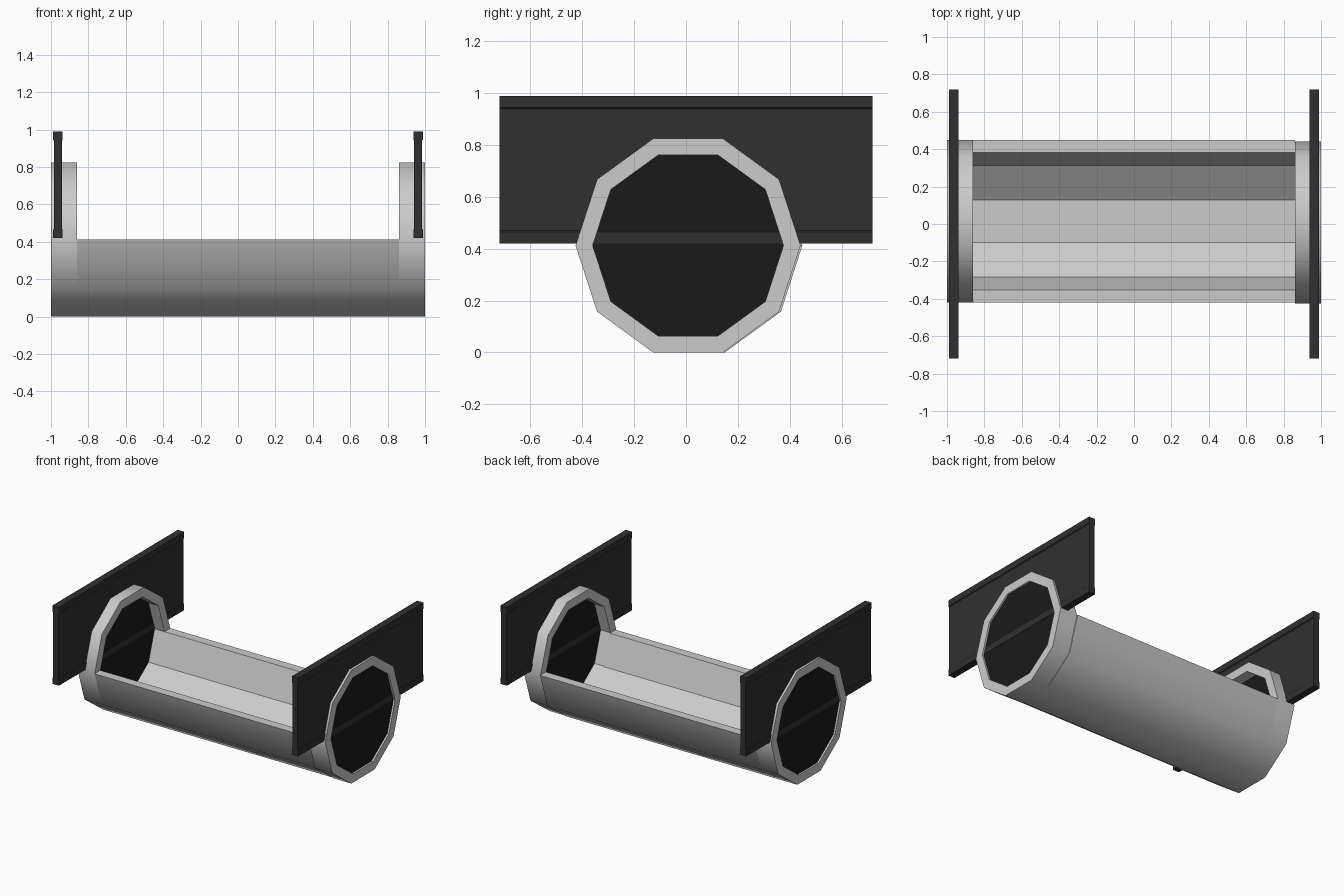
import bpy, bmesh
from math import cos, sin, pi

if "Cube" in bpy.data.objects:
    bpy.data.objects.remove(bpy.data.objects["Cube"])

R_OUT, R_IN, ZC = 0.434, 0.368, 0.4125


def finish(name, bm, mat=None):
    bmesh.ops.recalc_face_normals(bm, faces=bm.faces)
    me = bpy.data.meshes.new(name)
    bm.to_mesh(me)
    bm.free()
    ob = bpy.data.objects.new(name, me)
    bpy.context.collection.objects.link(ob)
    if mat:
        me.materials.append(mat)
    return ob


def material(name, v):
    m = bpy.data.materials.new(name)
    m.diffuse_color = (v, v, v, 1)
    m.use_nodes = True
    m.node_tree.nodes["Principled BSDF"].inputs["Base Color"].default_value = m.diffuse_color
    return m


def shell(name, x0, x1, yc, start, count):
    """Ten-sided tube along x, covering `count` sides from index `start`."""
    bm = bmesh.new()
    closed = count == 10
    sections = []
    for i in range(count if closed else count + 1):
        a = (start + i) * pi / 5
        sections.append([bm.verts.new((x, yc + r * cos(a), ZC + r * sin(a)))
                         for r, x in ((R_OUT, x0), (R_OUT, x1), (R_IN, x1), (R_IN, x0))])
    outer = set()
    for i in range(count):
        a, b = sections[i], sections[(i + 1) % len(sections)]
        for k in range(4):
            n = (k + 1) % 4
            f = bm.faces.new((a[k], a[n], b[n], b[k]))
            if k == 0:          # outer wall is smooth, the rest is flat
                f.smooth = True
                outer.add(f)
    if not closed:
        bm.faces.new(sections[0])
        bm.faces.new(sections[-1])
    for e in bm.edges:
        e.smooth = all(f in outer for f in e.link_faces)
    return finish(name, bm)


def panel(name, x, mat):
    """Upright plate with thicker rails along top and bottom."""
    half = [(0.026, 0.42), (0.026, 0.465), (0.021, 0.47),
            (0.021, 0.94), (0.026, 0.945), (0.026, 0.99)]
    prof = half + [(-dx, z) for dx, z in reversed(half)]
    bm = bmesh.new()
    f = bm.faces.new([bm.verts.new((x + dx, -0.72, z)) for dx, z in prof])
    g = bmesh.ops.extrude_face_region(bm, geom=[f])["geom"]
    bmesh.ops.translate(bm, vec=(0, 1.44, 0),
                        verts=[v for v in g if isinstance(v, bmesh.types.BMVert)])
    return finish(name, bm, mat)


def disc(name, x, yc, mat):
    """Dark ten-sided plug closing the ring."""
    bm = bmesh.new()
    ends = [[bm.verts.new((x + dx, yc + R_IN * cos(i * pi / 5), ZC + R_IN * sin(i * pi / 5)))
             for i in range(10)] for dx in (-0.024, 0.024)]
    for e in ends:
        bm.faces.new(e)
    for i in range(10):
        j = (i + 1) % 10
        bm.faces.new((ends[0][i], ends[0][j], ends[1][j], ends[1][i]))
    return finish(name, bm, mat)


panel_mat = material("panel_dark", 0.03)
disc_mat = material("disc_black", 0.01)

# Open half-tube trough between the rings
shell("trough", -0.86, 0.86, 0.015, 5, 5)

# End rings, plugs and upright panels
for side, s, yc in (("left", -1, 0.015), ("right", 1, 0.008)):
    shell(side + "_ring", *sorted((s * 0.86, s * 1.0)), yc, 0, 10)
    disc(side + "_disc", s * 0.963, yc, disc_mat)
    panel(side + "_panel", s * 0.963, panel_mat)
